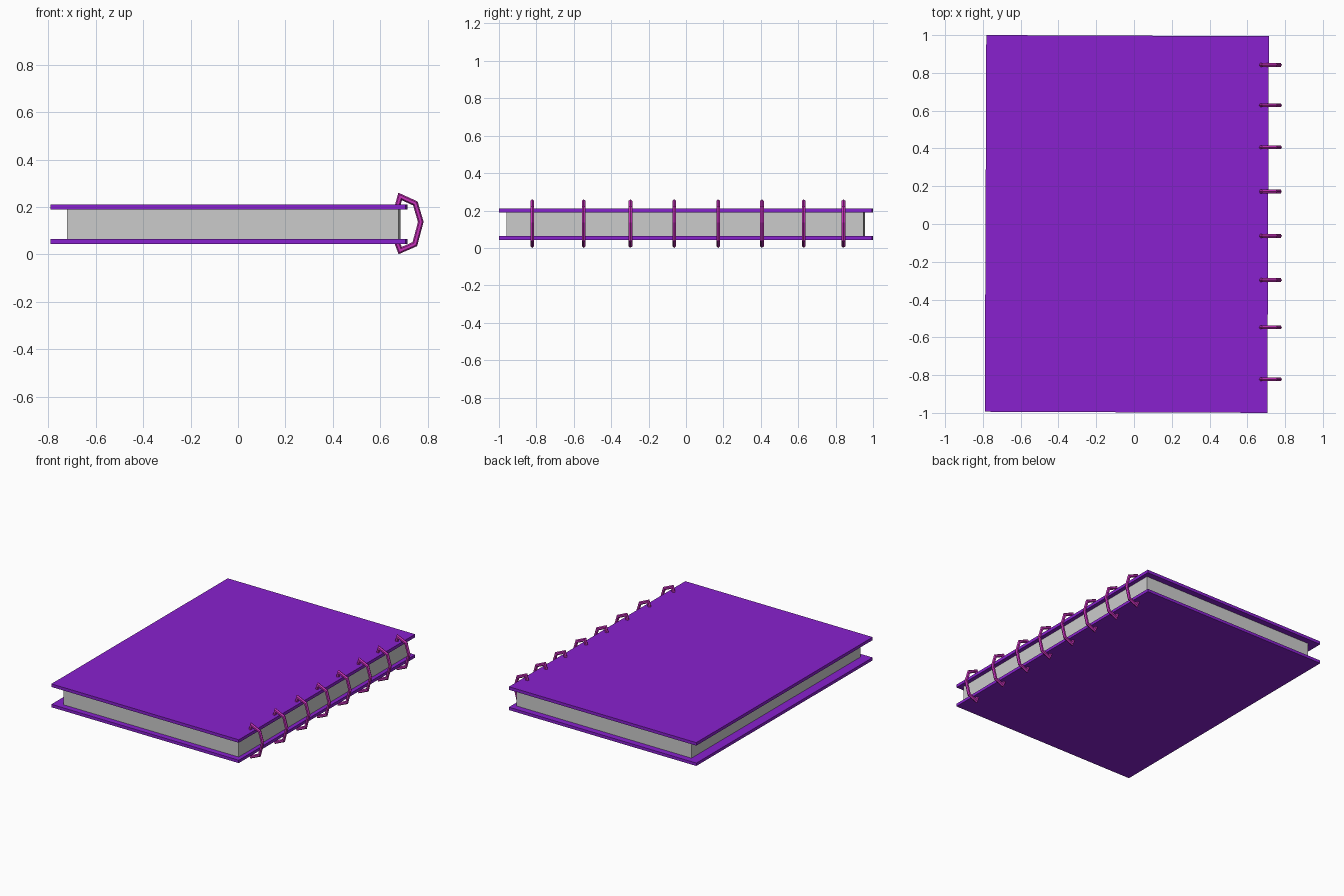
import bpy, bmesh, math
from mathutils import Vector, Matrix

if "Cube" in bpy.data.objects:
    bpy.data.objects.remove(bpy.data.objects["Cube"])


def material(name, rgb):
    m = bpy.data.materials.new(name)
    m.diffuse_color = (*rgb, 1)
    m.use_nodes = True
    m.node_tree.nodes["Principled BSDF"].inputs["Base Color"].default_value = m.diffuse_color
    return m


PURPLE = material("cover purple", (0.25, 0.015, 0.62))
PAPER = material("paper grey", (0.6, 0.6, 0.6))
MAGENTA = material("ring magenta", (0.58, 0.03, 0.5))
SKEW = Matrix.Rotation(-0.004, 4, 'Z')  # book sits a hair off square


def finish(bm, name, mat):
    bmesh.ops.recalc_face_normals(bm, faces=bm.faces)
    me = bpy.data.meshes.new(name)
    bm.to_mesh(me)
    bm.free()
    me.materials.append(mat)
    ob = bpy.data.objects.new(name, me)
    bpy.context.collection.objects.link(ob)
    return ob


def slab(name, lo, hi, mat):
    lo, hi = Vector(lo), Vector(hi)
    bm = bmesh.new()
    bmesh.ops.create_cube(bm, size=1)
    for v in bm.verts:
        v.co = SKEW @ ((lo + hi) / 2 + v.co * (hi - lo))
    return finish(bm, name, mat)


def ring(name, path, y, radius, sides, mat):
    """Sweep a small polygon along an open path in the xz plane, mitred."""
    pts = [Vector((x, 0, z)) for x, z in path]
    side = Vector((0, 1, 0))
    bm = bmesh.new()
    loops = []
    for i, p in enumerate(pts):
        a = (p - pts[i - 1]).normalized() if i else None
        b = (pts[i + 1] - p).normalized() if i < len(pts) - 1 else None
        a, b = a or b, b or a
        t = (a + b).normalized()
        out = t.cross(side) / t.dot(a)
        loop = []
        for k in range(sides):
            ang = math.tau * k / sides
            off = out * math.cos(ang) + side * math.sin(ang)
            loop.append(bm.verts.new(p + off * radius + Vector((0, y, 0))))
        loops.append(loop)
    for l0, l1 in zip(loops, loops[1:]):
        for k in range(sides):
            n = (k + 1) % sides
            bm.faces.new((l0[k], l0[n], l1[n], l1[k]))
    bm.faces.new(loops[0])
    bm.faces.new(loops[-1])
    return finish(bm, name, mat)


# covers and page block
slab("top_cover", (-0.786, -0.997, 0.189), (0.710, 0.997, 0.211), PURPLE)
slab("bottom_cover", (-0.786, -0.997, 0.043), (0.710, 0.997, 0.064), PURPLE)
slab("page_block", (-0.717, -0.957, 0.063), (0.681, 0.953, 0.190), PAPER)

# binding rings along the spine, ends sunk into the covers
PATH = [(0.671, 0.198), (0.684, 0.244), (0.748, 0.215), (0.771, 0.137),
        (0.746, 0.043), (0.684, 0.016), (0.669, 0.056)]
for i, y in enumerate((-0.822, -0.547, -0.297, -0.063,
                       0.172, 0.406, 0.629, 0.842)):
    ring(f"binding_ring_{i + 1}", PATH, y, 0.0115, 6, MAGENTA)
